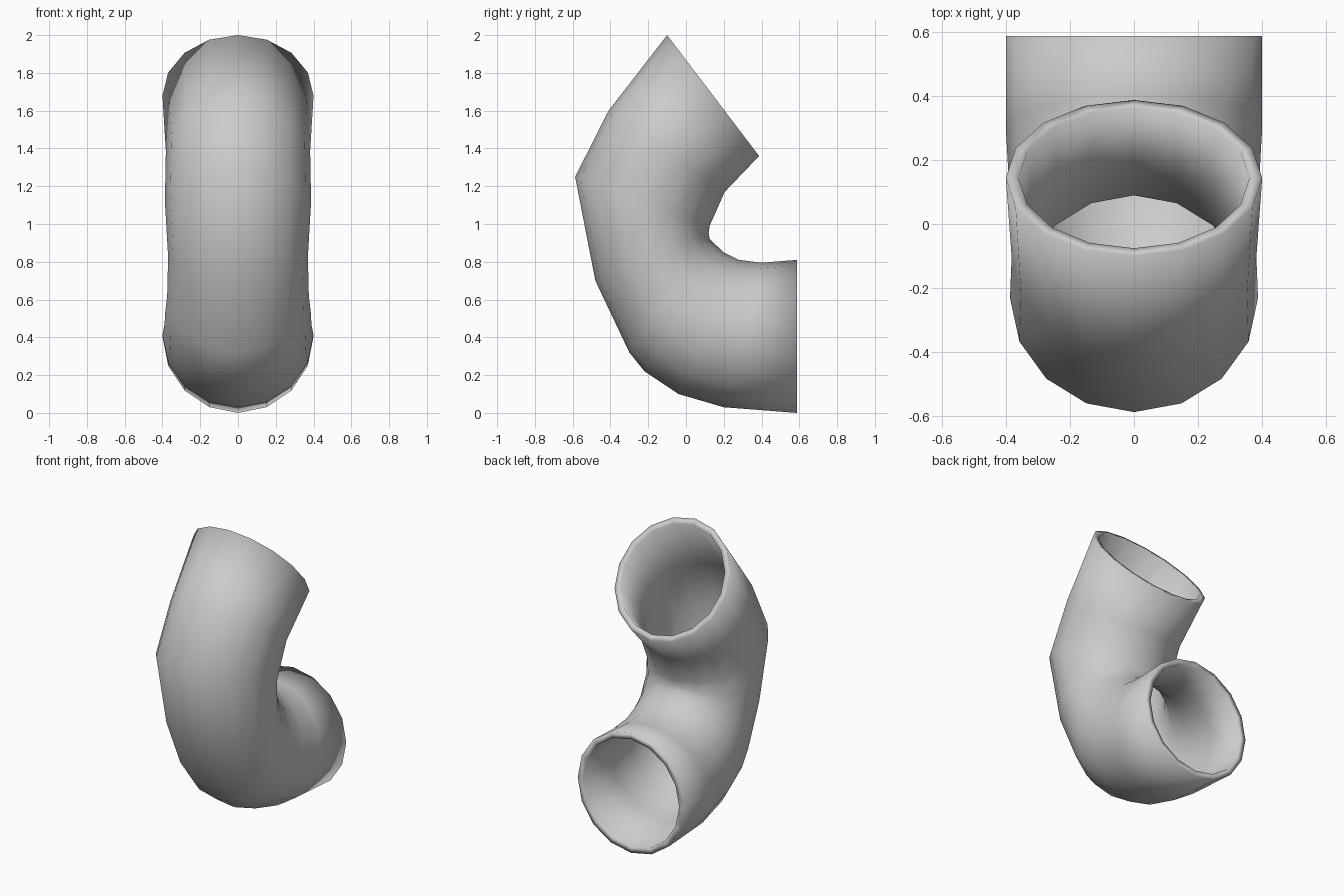
import bpy, bmesh
from math import sin, cos, pi
from mathutils import Vector

if "Cube" in bpy.data.objects:
    bpy.data.objects.remove(bpy.data.objects["Cube"])

SIDES = 16
WALL = 0.9   # bore size relative to the outer ring

# Each ring: outer-bend (y, z), inner-bend (y, z), half width in x
RINGS = [
    ((0.587, 0.00), (0.587, 0.81), 0.40),
    ((0.20, 0.03), (0.40, 0.795), 0.40),
    ((-0.04, 0.10), (0.28, 0.81), 0.39),
    ((-0.22, 0.22), (0.20, 0.85), 0.385),
    ((-0.30, 0.32), (0.125, 0.92), 0.375),
    ((-0.48, 0.70), (0.12, 0.955), 0.37),
    ((-0.587, 1.25), (0.125, 0.99), 0.387),
    ((-0.41, 1.60), (0.205, 1.17), 0.382),
    ((-0.10, 2.00), (0.387, 1.36), 0.40),
]


def add_ring(bm, ring, scale):
    outer, inner, half = ring
    a, b = Vector((0, *outer)), Vector((0, *inner))
    centre, arm = (a + b) / 2, (a - b) / 2
    side = Vector((half, 0, 0))
    return [bm.verts.new(centre + scale * (arm * cos(t) + side * sin(t)))
            for t in (2 * pi * i / SIDES for i in range(SIDES))]


bm = bmesh.new()

# Outer skin, then back through the bore, closed into one loop by the two rims
loops = [add_ring(bm, r, 1.0) for r in RINGS]
loops += [add_ring(bm, r, WALL) for r in reversed(RINGS)]
for k, loop in enumerate(loops):
    nxt = loops[(k + 1) % len(loops)]
    for i in range(SIDES):
        j = (i + 1) % SIDES
        bm.faces.new((loop[i], loop[j], nxt[j], nxt[i]))

bmesh.ops.recalc_face_normals(bm, faces=bm.faces[:])
for f in bm.faces:
    f.smooth = True

mesh = bpy.data.meshes.new("bent_pipe")
bm.to_mesh(mesh)
bm.free()
pipe = bpy.data.objects.new("bent_pipe", mesh)
bpy.context.collection.objects.link(pipe)
